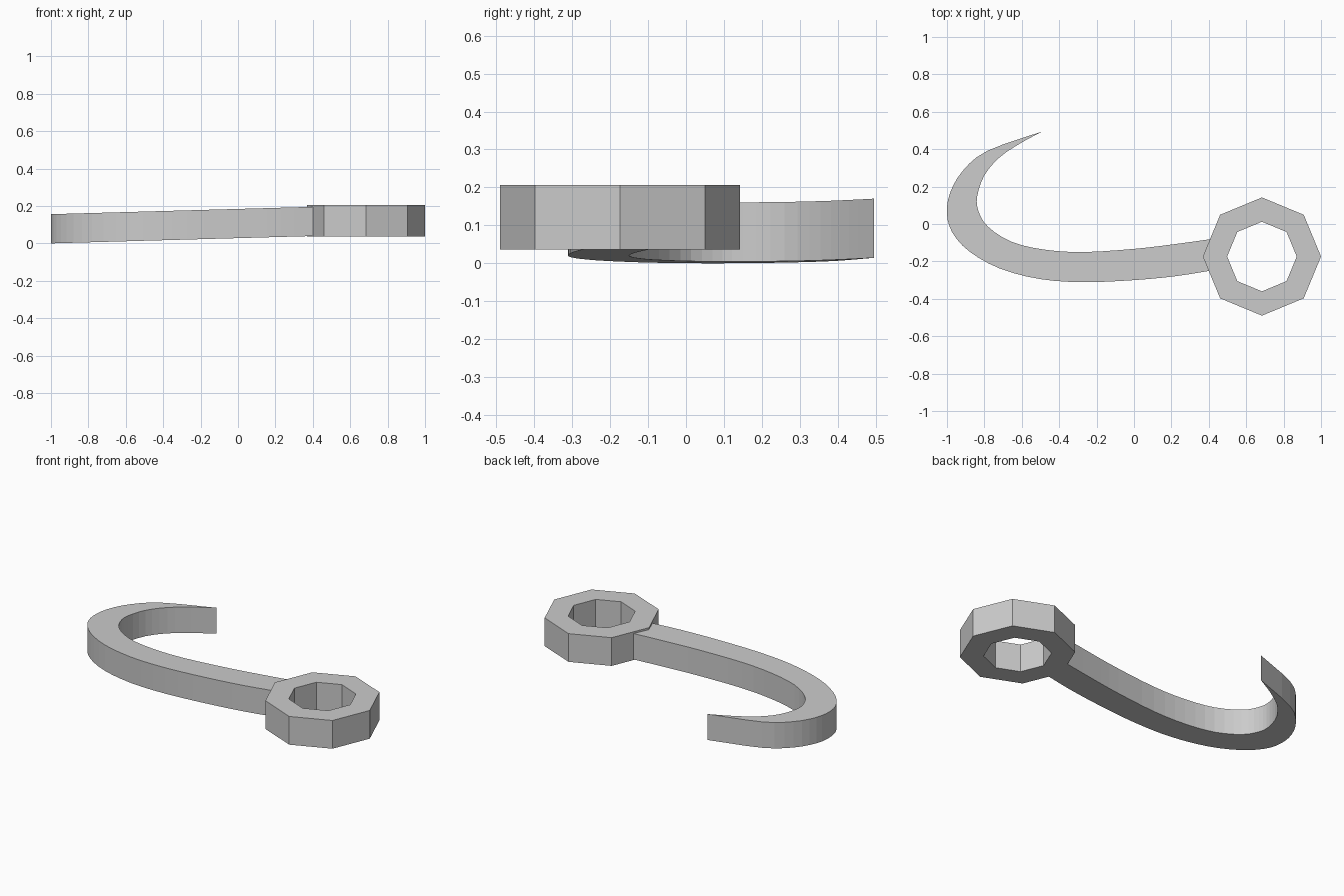
import bpy, bmesh, math
from mathutils import Vector

if "Cube" in bpy.data.objects:
    bpy.data.objects.remove(bpy.data.objects["Cube"])


def add_mesh(name, verts, faces):
    me = bpy.data.meshes.new(name)
    me.from_pydata(verts, [], faces)
    bm = bmesh.new()
    bm.from_mesh(me)
    bmesh.ops.remove_doubles(bm, verts=bm.verts, dist=1e-5)
    bmesh.ops.recalc_face_normals(bm, faces=bm.faces)
    bm.to_mesh(me)
    bm.free()
    ob = bpy.data.objects.new(name, me)
    bpy.context.collection.objects.link(ob)
    return ob


def smooth_path(pts, steps):
    # Catmull-Rom curve through the points
    p = [Vector(q) for q in pts]
    p = [2 * p[0] - p[1]] + p + [2 * p[-1] - p[-2]]
    out = []
    for i in range(1, len(p) - 2):
        a, b, c, d = p[i - 1:i + 3]
        for k in range(steps):
            t = k / steps
            out.append(0.5 * (2 * b + (c - a) * t + (2 * a - 5 * b + 4 * c - d) * t * t
                              + (3 * b - a - 3 * c + d) * t ** 3))
    out.append(p[-2])
    return out


# Curved hook: outer and inner edges meet in a sharp tip
outer = [(0.44, -0.244), (0.23, -0.278), (0, -0.30), (-0.27, -0.311), (-0.505, -0.294),
         (-0.72, -0.237), (-0.88, -0.147), (-0.97, -0.048), (-1.0, 0.053), (-0.984, 0.165),
         (-0.915, 0.285), (-0.783, 0.392), (-0.49, 0.495)]
inner = [(0.44, -0.077), (0.2, -0.11), (0, -0.133), (-0.27, -0.15), (-0.48, -0.137),
         (-0.655, -0.095), (-0.78, -0.015), (-0.832, 0.07), (-0.838, 0.15), (-0.80, 0.26),
         (-0.72, 0.355), (-0.61, 0.43), (-0.49, 0.495)]
verts, faces = [], []
for o, i in zip(smooth_path(outer, 3), smooth_path(inner, 3)):
    for q, h in ((o, 0), (i, 0), (i, 0.156), (o, 0.156)):
        verts.append((q.x, q.y, 0.028 * (q.x + 1) + h))
n = len(verts) // 4
for s in range(n - 1):
    for k in range(4):
        # the tip has no width, so its last inner and outer corners are merged
        faces.append((4 * s + k, 4 * s + (k + 1) % 4, 4 * s + 4 + (k + 1) % 4, 4 * s + 4 + k))
faces.append((0, 1, 2, 3))
add_mesh("curved_hook", verts, faces)

# Octagonal ring at the end of the shank
SIDES = 8
verts, faces = [], []
for s in range(SIDES):
    a = math.tau * s / SIDES
    for r, z in ((0.316, 0.036), (0.316, 0.206), (0.186, 0.206), (0.186, 0.036)):
        verts.append((0.684 + r * math.cos(a), -0.174 + r * math.sin(a), z))
    t = (s + 1) % SIDES
    for k in range(4):
        faces.append((4 * s + k, 4 * t + k, 4 * t + (k + 1) % 4, 4 * s + (k + 1) % 4))
add_mesh("octagonal_ring", verts, faces)
